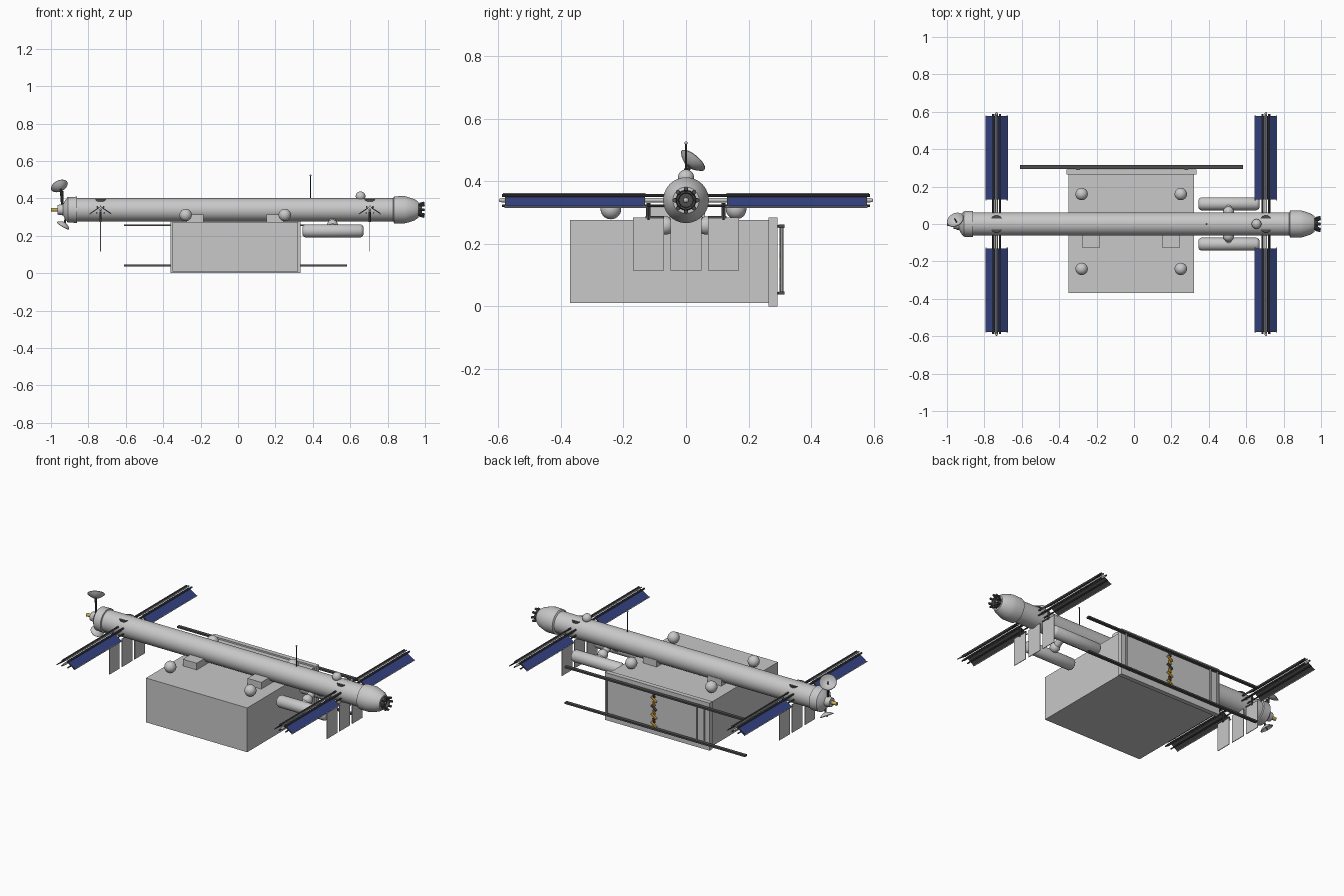
import bpy, bmesh, math
from mathutils import Vector, Matrix

if "Cube" in bpy.data.objects:
    bpy.data.objects.remove(bpy.data.objects["Cube"])


def mat(name, r, g, b):
    m = bpy.data.materials.new(name)
    m.diffuse_color = (r, g, b, 1)
    m.use_nodes = True
    m.node_tree.nodes["Principled BSDF"].inputs["Base Color"].default_value = m.diffuse_color
    return m


GREY = mat("light grey", 0.58, 0.58, 0.58)
DARK = mat("dark metal", 0.075, 0.075, 0.075)
BLUE = mat("solar blue", 0.035, 0.055, 0.22)
GOLD = mat("gold", 0.62, 0.42, 0.1)
ORANGE = mat("orange", 0.75, 0.36, 0.03)
HZ = 0.339          # height of the hull axis
WINGS = (-0.735, 0.705)


def finish(name, bm, m, smooth=False):
    bmesh.ops.recalc_face_normals(bm, faces=bm.faces)
    me = bpy.data.meshes.new(name)
    bm.to_mesh(me)
    bm.free()
    me.materials.append(m)
    ob = bpy.data.objects.new(name, me)
    bpy.context.collection.objects.link(ob)
    if smooth:
        bpy.ops.object.select_all(action='DESELECT')
        ob.select_set(True)
        bpy.context.view_layer.objects.active = ob
        bpy.ops.object.shade_smooth_by_angle(angle=math.radians(35))
    return ob


def box(name, lo, hi, m):
    lo, hi = Vector(lo), Vector(hi)
    bm = bmesh.new()
    bmesh.ops.create_cube(bm, size=1, matrix=Matrix.Translation((lo + hi) / 2) @ Matrix.Diagonal((*(hi - lo), 1)))
    return finish(name, bm, m)


def ball(name, c, r, m=GREY):
    bm = bmesh.new()
    bmesh.ops.create_uvsphere(bm, u_segments=24, v_segments=14, radius=r, matrix=Matrix.Translation(c))
    return finish(name, bm, m, True)


def rod(name, a, b, r, m, n=8):
    a, b = Vector(a), Vector(b)
    d = b - a
    bm = bmesh.new()
    bmesh.ops.create_cone(bm, cap_ends=True, segments=n, radius1=r, radius2=r, depth=d.length,
                          matrix=Matrix.Translation((a + b) / 2) @ d.to_track_quat('Z', 'Y').to_matrix().to_4x4())
    return finish(name, bm, m, True)


def lathe(name, profile, origin, axis, m, n=32):
    """Spin (distance along axis, radius) points around the axis."""
    q = Vector(axis).to_track_quat('Z', 'Y')
    bm = bmesh.new()
    vs = [bm.verts.new(Vector((r, 0, t))) for t, r in profile]
    es = [bm.edges.new(p) for p in zip(vs, vs[1:])]
    bmesh.ops.spin(bm, geom=vs + es, axis=(0, 0, 1), cent=(0, 0, 0), steps=n, angle=math.tau)
    bmesh.ops.remove_doubles(bm, verts=bm.verts, dist=1e-5)
    bm.transform(Matrix.Translation(origin) @ q.to_matrix().to_4x4())
    return finish(name, bm, m, True)


# Hull with stepped aft section and tapered forward section
lathe("hull", [(-0.965, 0), (-0.965, 0.026), (-0.935, 0.03), (-0.925, 0.05), (-0.91, 0.068), (-0.862, 0.07),
               (-0.86, 0.062), (0.83, 0.062), (0.835, 0.072), (0.89, 0.073), (0.91, 0.068), (0.945, 0.056),
               (0.965, 0.042), (0.966, 0)], (0, 0, HZ), (1, 0, 0), GREY, 40)
rod("aft_nozzle", (-1.0, 0, HZ), (-0.96, 0, HZ), 0.01, GOLD, 16)

# Docking port: ring, petals and centre probe
lathe("docking_ring", [(0.955, 0.034), (0.985, 0.03), (0.985, 0.024), (0.97, 0.022), (0.97, 0)],
      (0, 0, HZ), (1, 0, 0), DARK, 24)
for i in range(8):
    a = i * math.tau / 8
    d = Vector((0, math.cos(a), math.sin(a)))
    rod("docking_petal", Vector((0.97, 0, HZ)) + d * 0.03, Vector((0.997, 0, HZ)) + d * 0.037, 0.007, DARK)
ball("docking_probe", (0.972, 0, HZ), 0.008)

# Cargo container with door frame
box("container", (-0.35, -0.37, 0.01), (0.32, 0.268, 0.275), GREY)
box("container_door", (-0.36, 0.264, 0), (0.333, 0.292, 0.284), GREY)
for x in (-0.28, 0.25):
    for y in (0.16, -0.24):
        ball("container_sphere", (x, y, 0.311), 0.033)
for x in (-0.23, 0.198):
    box("container_mount", (x - 0.046, -0.128, 0.27), (x + 0.046, 0.06, 0.315), GREY)

# Long rails behind the door, posts and hanging chain
for z in (0.042, 0.256):
    box("rail", (-0.61, 0.295, z - 0.005), (0.583, 0.315, z + 0.005), DARK)
    for x in (-0.3, 0.28):
        box("rail_bracket", (x - 0.01, 0.288, z - 0.004), (x + 0.01, 0.3, z + 0.004), DARK)
for x in (-0.335, -0.285, 0.31):
    rod("rail_post", (x, 0.306, 0.042), (x, 0.306, 0.256), 0.005, GREY)
for i in range(8):
    s = 0.007 if i % 2 else -0.007
    z = 0.052 + i * 0.025
    rod("chain_link", (s - 0.01, 0.304, z), (0.01 - s, 0.304, z + 0.024), 0.007, DARK if i % 3 == 1 else ORANGE, 6)

# Side tanks with rounded ends, fixed under the hull
for y in (-0.108, 0.108):
    lathe("tank", [(0.345, 0), (0.345, 0.022), (0.35, 0.03), (0.36, 0.035), (0.655, 0.035), (0.665, 0.03),
                   (0.67, 0.022), (0.67, 0)], (0, y, 0.226), (1, 0, 0), GREY, 24)
    ball("tank_joint", (0.505, y * 0.6, 0.258), 0.029)
    rod("tank_strut", (0.505, y, 0.235), (0.505, 0, 0.29), 0.02, GREY, 16)


def slope(name, cx, side, y0, y1, off, m):
    """One sloping half of a gabled solar wing."""
    bm = bmesh.new()
    pts = [(0.006, 0.354), (0.058, 0.319), (0.058, 0.316), (0.006, 0.351)]
    rings = [[bm.verts.new((cx + side * x, y, z + off)) for x, z in pts] for y in (y0, y1)]
    for i in range(4):
        j = (i + 1) % 4
        bm.faces.new((rings[0][i], rings[0][j], rings[1][j], rings[1][i]))
    for r in rings:
        bm.faces.new(r)
    return finish(name, bm, m)


# Solar wings, radiators and pivots at both stations
for cx in WINGS:
    for sy in (-1, 1):
        for sx in (-1, 1):
            slope("wing_back", cx, sx, sy * 0.131, sy * 0.578, -0.002, DARK)
            slope("solar_cells", cx, sx, sy * 0.135, sy * 0.574, 0.001, BLUE)
            rod("wing_beam", (cx + sx * 0.017, sy * 0.05, 0.354), (cx + sx * 0.017, sy * 0.588, 0.354), 0.005, DARK)
            rod("wing_lower_beam", (cx + sx * 0.02, sy * 0.05, 0.322), (cx + sx * 0.02, sy * 0.588, 0.322), 0.004, DARK)
            rod("wing_edge", (cx + sx * 0.057, sy * 0.125, 0.317), (cx + sx * 0.057, sy * 0.58, 0.317), 0.003, GREY)
        rod("wing_spar", (cx, sy * 0.05, HZ), (cx, sy * 0.59, HZ), 0.007, GREY, 12)
        rod("wing_ridge", (cx, sy * 0.13, 0.358), (cx, sy * 0.585, 0.358), 0.004, GREY)
        ball("wing_tip", (cx, sy * 0.592, HZ), 0.006)
        rod("pivot_disc", (cx, sy * 0.012, 0.383), (cx, sy * 0.012, 0.393), 0.034, DARK, 24)
        # Hanger for the outer radiators
        rod("radiator_hanger", (cx, sy * 0.12, 0.275), (cx, sy * 0.12, 0.33), 0.006, DARK)
        box("radiator_bar", (cx - 0.004, min(sy * 0.07, sy * 0.13), 0.28),
            (cx + 0.004, max(sy * 0.07, sy * 0.13), 0.288), DARK)
    for y in (-0.12, 0, 0.12):
        box("radiator", (cx - 0.002, y - 0.049, 0.115), (cx + 0.002, y + 0.049, 0.283), GREY)


def dish(name, c, n, r, base):
    """Thin bowl opening along n, with feed and mast."""
    c, n = Vector(c), Vector(n).normalized()
    outer = [(-0.5 * r * (1 - (k / 6) ** 2), r * k / 6) for k in range(7)]
    inner = [(t + 0.003, q * 0.96) for t, q in reversed(outer)]
    lathe(name, outer + inner, c, n, GREY, 28)
    rod(name + "_feed", c - n * r * 0.45, c + n * r * 0.25, 0.003, DARK)
    rod(name + "_mast", base, c - n * r * 0.45, 0.006, DARK)


# Dishes at the aft end
dish("upper_dish", (-0.955, 0.022, 0.466), (-0.35, 0.6, 0.72), 0.048, (-0.94, 0, 0.36))
rod("upper_mast", (-0.94, 0, 0.35), (-0.94, 0, 0.44), 0.006, DARK)
dish("lower_dish", (-0.935, 0.005, 0.255), (-0.5, 0.15, -0.85), 0.038, (-0.92, 0, 0.3))

# Sensor dome and whip antenna on top
ball("sensor_dome", (0.655, 0, 0.411), 0.026)
rod("whip_antenna", (0.387, 0, 0.39), (0.387, 0, 0.52), 0.0025, DARK)
ball("antenna_tip", (0.387, 0, 0.522), 0.005)
